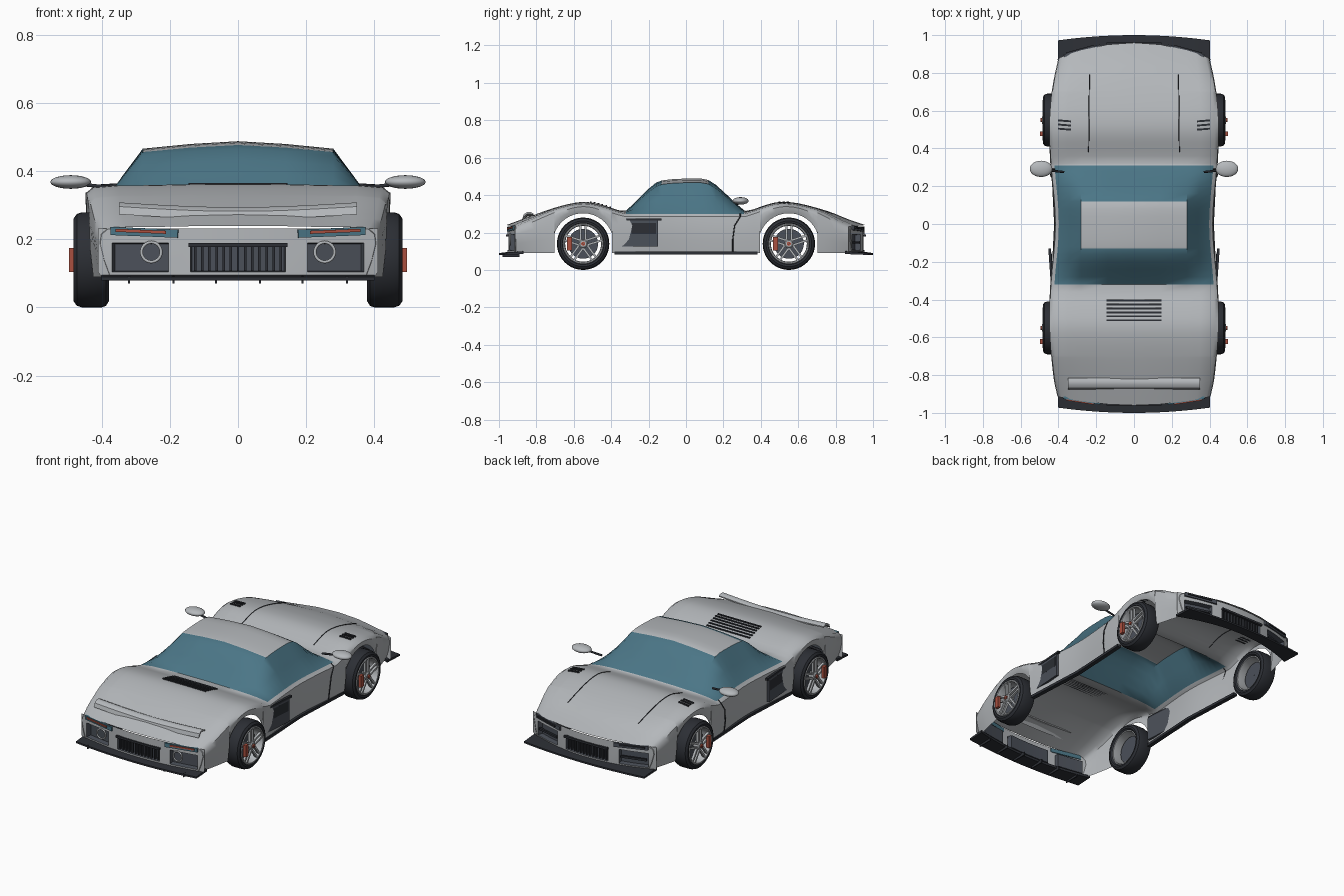
import bpy, bmesh, math
from mathutils import Matrix, Vector

if "Cube" in bpy.data.objects:
    bpy.data.objects.remove(bpy.data.objects["Cube"])

def mat(name, c):
    m = bpy.data.materials.new(name)
    m.diffuse_color = (*c, 1)
    m.use_nodes = True
    m.node_tree.nodes["Principled BSDF"].inputs["Base Color"].default_value = m.diffuse_color
    return m
SILVER = mat("silver", (.46, .48, .5))
GLASS = mat("tinted_glass", (.07, .18, .24))
DARK = mat("dark_trim", (.025, .028, .035))
PANEL = mat("grey_trim", (.07, .08, .1))
RED = mat("red", (.4, .08, .05))

def finish(name, bm, mats, angle=35):
    me = bpy.data.meshes.new(name)
    bm.to_mesh(me)
    bm.free()
    ob = bpy.data.objects.new(name, me)
    bpy.context.collection.objects.link(ob)
    for m in mats:
        me.materials.append(m)
    bpy.ops.object.select_all(action='DESELECT')
    ob.select_set(True)
    bpy.context.view_layer.objects.active = ob
    bpy.ops.object.shade_smooth_by_angle(angle=math.radians(angle))
    return ob

def box(name, c, size, m, rz=0, ry=0):
    bm = bmesh.new()
    M = Matrix.Translation(c) @ Matrix.Rotation(rz, 4, 'Z') @ Matrix.Rotation(ry, 4, 'Y')
    bmesh.ops.create_cube(bm, size=1, matrix=M @ Matrix.Diagonal((*size, 1)))
    return finish(name, bm, [m])

def tube(name, pts, r, m, cyclic=False):
    cu = bpy.data.curves.new(name, 'CURVE')
    cu.dimensions = '3D'
    cu.bevel_depth, cu.bevel_resolution, cu.use_fill_caps = r, 1, True
    sp = cu.splines.new('POLY')
    sp.points.add(len(pts) - 1)
    for p, q in zip(sp.points, pts):
        p.co = (*q, 1)
    sp.use_cyclic_u = cyclic
    cu.materials.append(m)
    ob = bpy.data.objects.new(name, cu)
    bpy.context.collection.objects.link(ob)

def loft(bm, rows, close=False, mi=lambda i, j: 0):
    V = [[bm.verts.new(p) for p in r] for r in rows]
    n = len(rows[0])
    for i in range(len(V) - 1):
        for j in range(n if close else n - 1):
            k = (j + 1) % n
            f = bm.faces.new((V[i][j], V[i][k], V[i+1][k], V[i+1][j]))
            f.material_index = mi(i, j)
    return V

def spline(tab, y):
    # Hermite interpolation through (y, value) points
    if y <= tab[0][0]: return tab[0][1]
    if y >= tab[-1][0]: return tab[-1][1]
    sl = lambda a, b: (tab[b][1] - tab[a][1]) / (tab[b][0] - tab[a][0])
    N = len(tab) - 1
    i = next(k for k in range(N) if tab[k+1][0] >= y)
    h = tab[i+1][0] - tab[i][0]
    t = (y - tab[i][0]) / h
    m0, m1 = sl(max(i-1, 0), i+1) * h, sl(i, min(i+2, N)) * h
    return ((2*t**3 - 3*t*t + 1) * tab[i][1] + (t**3 - 2*t*t + t) * m0
            + (3*t*t - 2*t**3) * tab[i+1][1] + (t**3 - t*t) * m1)

# Body curves along the length: fender line, cabin height, half width
BASE = [(-.96, .24), (-.83, .288), (-.7, .333), (-.6, .358), (-.53, .363), (-.45, .348), (-.33, .311), (-.28, .31),
        (.28, .31), (.32, .311), (.4, .338), (.47, .359), (.53, .364), (.62, .352), (.77, .31), (.87, .27), (.96, .24)]
CABIN = [(-.36, 0), (-.32, .008), (-.24, .085), (-.17, .15), (-.13, .168), (-.04, .177), (.06, .179), (.11, .174),
         (.15, .153), (.22, .09), (.31, .01), (.34, 0)]
WIDTH = [(-.96, .405), (-.85, .425), (-.55, .447), (-.35, .445), (0, .42), (.35, .445), (.55, .447), (.8, .425), (.96, .4)]
AX, R, ARCH = .55, .14, .163

def ramp(y): return min(1, max(0, (abs(y) - .7) / .26))
def bow(x, y): return y - math.copysign(ramp(y) * (.09 if y > 0 else .05) * (x / .42) ** 2, y)

def section(y):
    b, c, w = spline(BASE, y), max(0, spline(CABIN, y)), spline(WIDTH, y)
    d = abs(abs(y) - AX)
    zb = .09 if d >= math.sqrt(ARCH**2 - .05**2) - 1e-5 else R + math.sqrt(ARCH**2 - d*d)
    xs, zs, xb, ze = .28, b - .004 + .9 * c, w - .022, b - .01
    zw = ze - .3 * (ze - zb)
    wb = w - .012 - .018 * ramp(y)
    return [(0, b + c), (.14, b + c - (c * .04 + .001)), (xs, zs), ((xs + xb) / 2, (zs + ze) / 2 + .003),
            (xb, ze), (w - .004, ze - .015), (w, zw), ((w + wb) / 2 + .003, (zw + zb) / 2), (wb, zb)]

def top_z(x, y):
    s = section(y)
    for (x0, z0), (x1, z1) in zip(s[:5], s[1:5]):
        if x0 <= abs(x) <= x1:
            return z0 + (z1 - z0) * (abs(x) - x0) / (x1 - x0)
    return s[4][1]

# Main body shell with glasshouse, open underneath
ys = {round(-.96 + .04 * i, 4) for i in range(49)} | {-.32, -.13, .12, .31}
half = math.sqrt(ARCH**2 - .05**2)
ys = {y for y in ys if abs(abs(y) - AX) > half + .005}
for s in (-1, 1):
    ys |= {s * AX + ARCH * math.cos(math.radians(a)) for a in range(0, 181, 9) if abs(math.cos(math.radians(a))) * ARCH < half - .004}
    ys |= {s * AX - half, s * AX + half, s * AX - half + .002, s * AX + half - .002}
ys = sorted(ys)
rows = []
for y in ys:
    s = section(y)
    full = [(-x, z) for x, z in s[:0:-1]] + s
    rows.append([(x, bow(x, y), z) for x, z in full])
def body_mat(i, j):
    ym, k = (ys[i] + ys[i+1]) / 2, (j - 8 if j >= 8 else 7 - j)
    roof = -.13 < ym < .12 and k < 2
    return 1 if -.32 < ym < .31 and k < 4 and not roof else 0
bm = bmesh.new()
loft(bm, rows, mi=body_mat)
finish("body_shell", bm, [SILVER, GLASS], 40)

# End fascias with recessed openings, grilles, lights and splitters
def end_y(x, s): return bow(x, s * .955)
for s, nm in ((-1, "front"), (1, "rear")):
    bm = bmesh.new()
    hx = [.07, .14, .205, .285, .37, .412]
    xs = [-x for x in hx[::-1]] + [0] + hx
    if s > 0: xs.reverse()
    zs = [.088, .105, .19, .233]
    V = loft(bm, [[(x * (.97 if z < .1 else 1), end_y(x, s), z) for x in xs] for z in zs])
    bm.faces.ensure_lookup_table()
    op = [f for f in bm.faces if .1 < f.calc_center_median().z < .19
          and (abs(f.calc_center_median().x) < .14 or .205 < abs(f.calc_center_median().x) < .37)]
    bm.normal_update()
    walls = bmesh.ops.inset_region(bm, faces=op, thickness=.003, depth=-.03, use_even_offset=True)['faces']
    for f in op + walls:
        f.material_index = 1
    finish(nm + "_fascia", bm, [SILVER, PANEL], 30)
    for i in range(13):
        x = -.126 + .021 * i
        box(nm + "_grille_bar", (x, end_y(x, s) - s * .012, .147), (.007, .014, .08), DARK)
    box(nm + "_grille_top", (0, s * .955, .184), (.29, .014, .012), DARK)
    for q in (-1, 1):
        slope = math.atan((end_y(.33, s) - end_y(.22, s)) / .11) * q
        yl = end_y(.275, s)
        box(nm + "_lamp_cover", (q * .275, yl, .221), (.2, .014, .024), GLASS if s < 0 else PANEL, slope, -q * .04)
        box(nm + "_lamp", (q * .285, yl + s * .004, .224), (.15, .014, .009), RED if s < 0 else DARK, slope, -q * .04)
        if s < 0:
            tube("exhaust_ring", [(q * .255 + .029 * math.cos(a * math.pi / 12), yl - .006,
                 .163 + .029 * math.sin(a * math.pi / 12)) for a in range(24)], .005, SILVER, True)
        else:
            box("fog_slat", (q * .285, yl - .012, .147), (.15, .012, .012), DARK, slope)
    bm = bmesh.new()
    prof = []
    for i in range(17):
        t = -1 + i / 8
        yo, yi = s * (1 - .028 * t * t), s * ((.955 if s > 0 else .94) - (.085 if s > 0 else .05) * t * t)
        prof.append([(.402 * t, yo, .08), (.402 * t, yo, .09), (.402 * t, yi - s * .02, .1), (.402 * t, yi - s * .02, .085)])
    V = loft(bm, prof, close=True)
    bm.faces.new(V[0])
    bm.faces.new(V[-1])
    bmesh.ops.recalc_face_normals(bm, faces=bm.faces)
    finish(nm + "_splitter", bm, [DARK], 30)
for x in (-.32, -.19, -.065, .065, .19, .32):
    box("diffuser_fin", (x, -.935, .081), (.006, .09, .022), DARK)

# Deck spoiler, an arched blade dipping in the middle
bm = bmesh.new()
arc = [(-.875, .274), (-.868, .297), (-.85, .309), (-.83, .309), (-.815, .302), (-.815, .295), (-.83, .299), (-.85, .299), (-.86, .29)]
V = loft(bm, [[(x, y, z - .014 * math.cos(x / .35 * math.pi / 2)) for y, z in arc]
              for x in [-.35 + .05 * i for i in range(15)]], close=True)
bm.faces.new(V[0])
bm.faces.new(V[-1])
bmesh.ops.recalc_face_normals(bm, faces=bm.faces)
finish("deck_spoiler", bm, [SILVER])

# Deck louvres
for i in range(6):
    y = -.405 - .021 * i
    box("deck_louvre", (0, y, top_z(.1, y) + .003), (.29, .009, .006), DARK)

def lathe(name, prof, c, q, m, n=40):
    bm = bmesh.new()
    loft(bm, [[(c[0] + q * x, c[1] + r * math.cos(2 * math.pi * i / n), c[2] + r * math.sin(2 * math.pi * i / n))
               for i in range(n)] for x, r in prof], close=True)
    bmesh.ops.recalc_face_normals(bm, faces=bm.faces)
    return finish(name, bm, [m])

for q in (-1, 1):
    # Wheels: tyre, rim barrel, brake disc, twin spokes, hub and caliper
    for yw in (-AX, AX):
        c = (q * .43, yw, R)
        lathe("tyre", [(-.04, .104), (-.049, .112), (-.05, .122), (-.042, .135), (-.028, .14), (.028, .14), (.044, .135),
                       (.053, .122), (.052, .111), (.044, .104), (-.04, .104)], c, q, DARK)
        lathe("rim", [(-.04, .098), (-.04, .106), (.05, .109), (.054, .106), (.053, .1), (.04, .096), (-.04, .098)], c, q, SILVER)
        lathe("brake_disc", [(0, .001), (0, .08), (.012, .08), (.012, .001)], c, q, PANEL)
        lathe("hub", [(.02, .024), (.052, .024), (.057, .018), (.057, .001)], c, q, SILVER, 20)
        lathe("hub_nut", [(.055, .011), (.064, .011), (.064, .001)], c, q, RED, 12)
        bm = bmesh.new()
        for i in range(5):
            for o in (-.013, .013):
                M = (Matrix.Translation(c) @ Matrix.Rotation(math.radians(72 * i + 90), 4, 'X')
                     @ Matrix.Translation((q * .043, .06, o)) @ Matrix.Diagonal((.014, .084, .011, 1)))
                bmesh.ops.create_cube(bm, size=1, matrix=M)
        finish("wheel_spokes", bm, [SILVER])
        box("brake_caliper", (q * .488, yw - .072, R), (.018, .026, .07), RED)

    # Door mirror and stalk
    bm = bmesh.new()
    bmesh.ops.create_uvsphere(bm, u_segments=24, v_segments=12, radius=1,
        matrix=Matrix.Translation((q * .492, .292, .369)) @ Matrix.Diagonal((.06, .043, .02, 1)))
    finish("door_mirror", bm, [SILVER], 60)
    tube("mirror_stalk", [(q * .37, .275, .352), (q * .46, .285, .362)], .006, DARK)

    # Side intake, sill, door seam, hood seam and fender vents
    tilt = q * -.07
    box("side_intake", (q * .435, -.265, .195), (.014, .23, .14), PANEL, tilt)
    box("side_intake_slot", (q * .438, -.225, .222), (.014, .13, .06), DARK, tilt)
    box("side_intake_lip", (q * .438, -.255, .27), (.014, .25, .012), DARK, tilt)
    for sy in (-1, 1):
        box("sill", (q * .42, sy * .19, .09), (.025, .385, .016), DARK, -q * sy * .05)
    sec = section(.28)[4:]
    tube("door_seam", [(q * (x + .001), .29 - .03 * (i > 1) - .01 * (i > 2), z) for i, (x, z) in enumerate(sec)], .003, DARK)
    tube("hood_seam", [(q * (.24 - .004 * i / 10), .38 + .041 * i, top_z(.24, .38 + .041 * i) + .0005)
                       for i in range(11)], .0025, DARK)
    for i in range(3):
        y = .502 + .022 * i
        box("fender_vent", (q * .368, y, top_z(.368, y) + .002), (.07, .01, .007), DARK, q * .08, q * .06)
